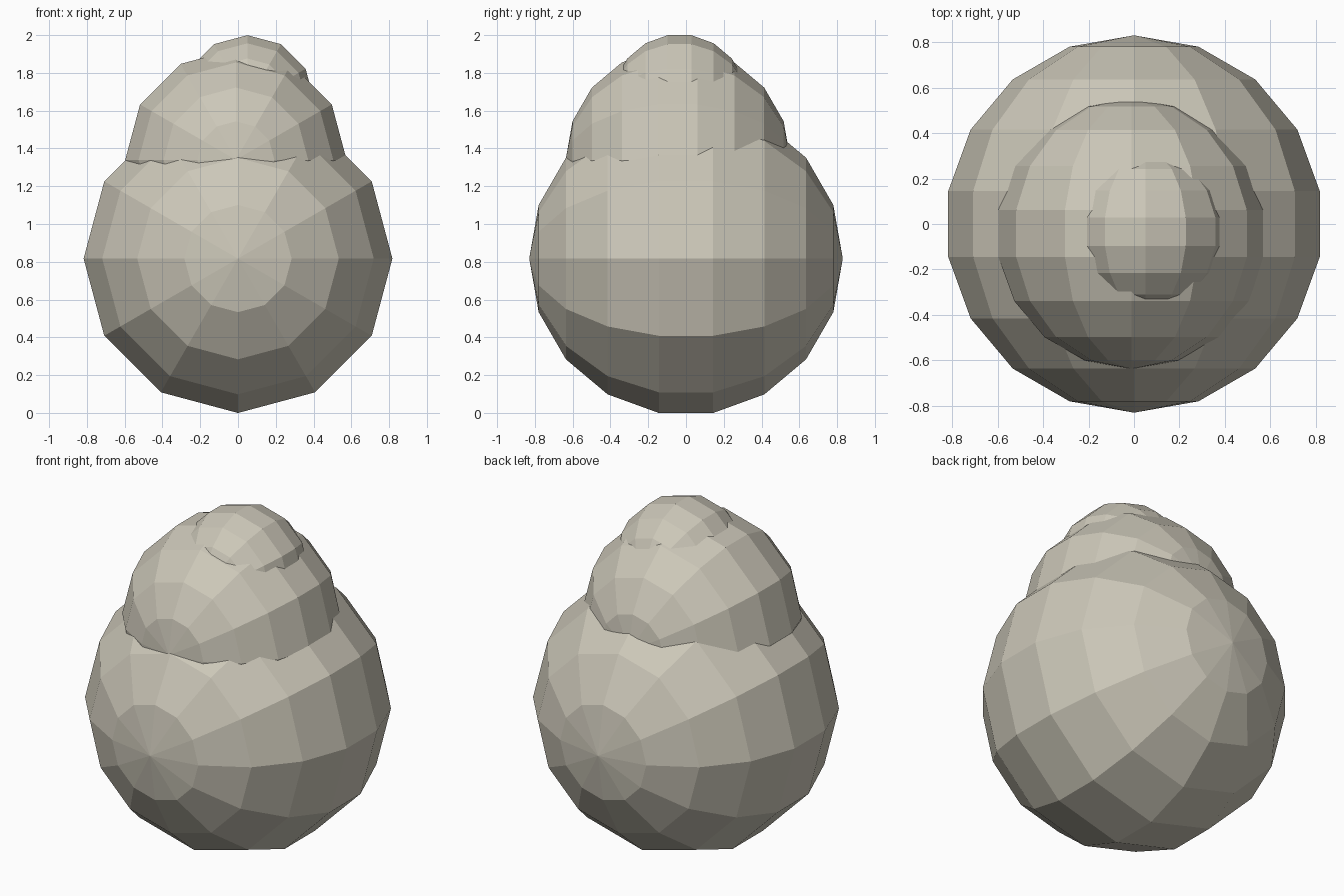
import bpy
import math

# Remove the default cube only
cube = bpy.data.objects.get("Cube")
if cube:
    bpy.data.objects.remove(cube, do_unlink=True)


def make_material(name, colour):
    mat = bpy.data.materials.new(name)
    mat.use_nodes = True
    mat.diffuse_color = colour
    mat.node_tree.nodes["Principled BSDF"].inputs["Base Color"].default_value = colour
    return mat


def add_scoop(name, radius, centre, mat):
    """Flat-shaded low-poly ball whose poles point to the front and back."""
    bpy.ops.mesh.primitive_uv_sphere_add(segments=12, ring_count=9, radius=radius)
    obj = bpy.context.object
    obj.name = name
    obj.rotation_euler.x = math.pi / 2
    obj.location = centre
    obj.data.materials.append(mat)
    bpy.ops.object.transform_apply(location=False, rotation=True, scale=False)
    bpy.ops.object.shade_flat()
    return obj


stone = make_material("warm grey", (0.60, 0.57, 0.48, 1.0))

# Three stacked balls, each sunk into the one below
add_scoop("lower_ball", 0.83, (0, 0, 0.817), stone)
add_scoop("middle_ball", 0.595, (-0.011, -0.042, 1.34), stone)
add_scoop("top_ball", 0.361, (0.05, -0.034, 1.644), stone)
